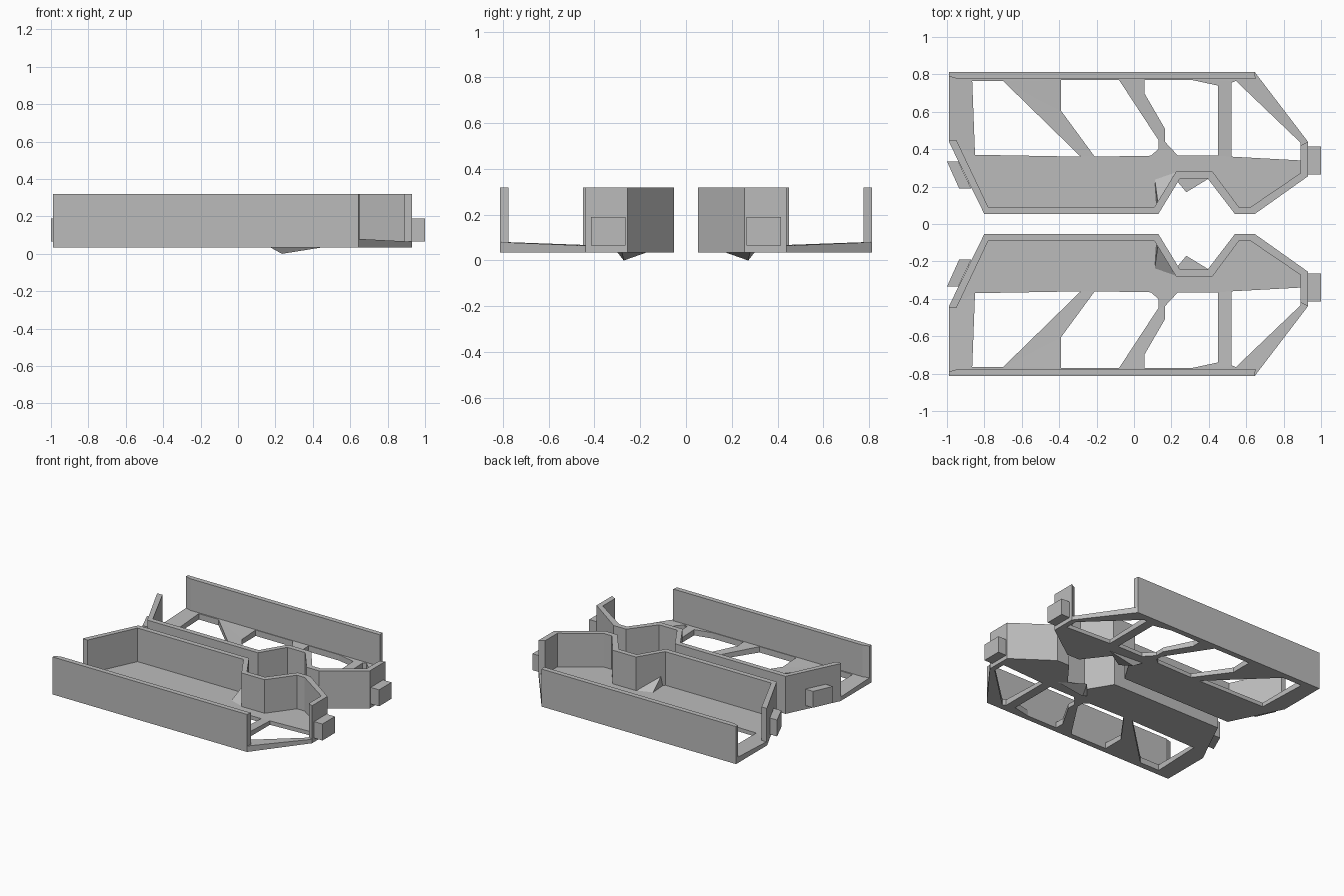
import bpy, bmesh

if "Cube" in bpy.data.objects:
    bpy.data.objects.remove(bpy.data.objects["Cube"])

grey = bpy.data.materials.new("plain grey")
grey.diffuse_color = (0.5, 0.5, 0.5, 1)
grey.use_nodes = True
grey.node_tree.nodes["Principled BSDF"].inputs["Base Color"].default_value = grey.diffuse_color


def finish(name, bm):
    """Store one side of a part and mirror it across the centre line."""
    bmesh.ops.recalc_face_normals(bm, faces=bm.faces)
    me = bpy.data.meshes.new(name)
    bm.to_mesh(me)
    bm.free()
    me.materials.append(grey)
    ob = bpy.data.objects.new(name, me)
    bpy.context.collection.objects.link(ob)
    mod = ob.modifiers.new("mirror", 'MIRROR')
    mod.use_axis = (False, True, False)
    mod.use_mirror_merge = False
    return ob


def plate(name, loops, z0, z1, rise=False):
    """Extrude an outline, with optional hole outlines, from z0 to z1."""
    bm = bmesh.new()
    for loop in loops:
        vs = [bm.verts.new((x, y, z0)) for x, y in loop]
        if len(loops) == 1:
            bm.faces.new(vs)
        else:
            for a, b in zip(vs, vs[1:] + vs[:1]):
                bm.edges.new((a, b))
    if len(loops) > 1:
        bmesh.ops.triangle_fill(bm, edges=bm.edges[:], use_beauty=True,
                                normal=(0, 0, 1))
    ext = bmesh.ops.extrude_face_region(bm, geom=bm.faces[:],
                                        use_keep_orig=True)
    for v in ext["geom"]:
        if isinstance(v, bmesh.types.BMVert):
            v.co.z = z1
            if rise:  # floor climbs slightly to the outer wall
                v.co.z += 0.015 * min(1, max(0, (v.co.y - 0.45) / 0.32))
    return finish(name, bm)


def wedge(name, pts):
    """Convex solid around a few points."""
    bm = bmesh.new()
    for p in pts:
        bm.verts.new(p)
    bmesh.ops.convex_hull(bm, input=bm.verts[:])
    return finish(name, bm)


# Inner wall path: outside face, then inside face
outside = [(-0.99, 0.44), (-0.80, 0.053), (0.13, 0.053), (0.245, 0.242),
           (0.395, 0.242), (0.54, 0.053), (0.645, 0.053), (0.93, 0.255),
           (0.93, 0.44)]
inside = [(0.89, 0.42), (0.89, 0.272), (0.625, 0.092), (0.56, 0.092),
          (0.42, 0.28), (0.225, 0.28), (0.11, 0.092), (-0.78, 0.092),
          (-0.95, 0.45), (-0.99, 0.45)]

# Open floor frame with four windows
frame = outside + [(0.645, 0.813), (-0.99, 0.813)]
holes = [
    [(-0.865, 0.765), (-0.70, 0.765), (-0.285, 0.36), (-0.85, 0.37)],
    [(-0.39, 0.77), (-0.08, 0.77), (0.13, 0.45), (0.13, 0.40),
     (0.09, 0.365), (-0.21, 0.36), (-0.39, 0.605)],
    [(0.055, 0.77), (0.31, 0.77), (0.45, 0.74), (0.45, 0.365),
     (0.235, 0.365), (0.165, 0.44), (0.165, 0.51), (0.055, 0.70)],
    [(0.52, 0.755), (0.545, 0.765), (0.89, 0.435), (0.89, 0.34),
     (0.52, 0.36)],
]
plate("floor_frame", [frame] + holes, 0.035, 0.065, rise=True)

# Walls
plate("inner_wall", [outside + inside], 0.065, 0.32)
plate("outer_wall", [[(-0.99, 0.813), (0.645, 0.813), (0.65, 0.775),
                      (-0.94, 0.775), (-0.99, 0.79)]], 0.075, 0.32)

# End tabs
plate("right_tab", [[(0.92, 0.265), (1.0, 0.265), (1.0, 0.415),
                     (0.92, 0.415)]], 0.065, 0.19)
plate("left_tab", [[(-1.0, 0.335), (-0.94, 0.335), (-0.87, 0.19),
                    (-0.935, 0.19)]], 0.065, 0.19)

# Gusset inside the waist corner and small fin beneath it
wedge("corner_gusset", [(0.11, 0.245, 0.06), (0.12, 0.10, 0.06),
                        (0.225, 0.285, 0.06), (0.13, 0.10, 0.15)])
wedge("under_fin", [(0.17, 0.30, 0.036), (0.46, 0.28, 0.036),
                    (0.28, 0.17, 0.036), (0.235, 0.272, 0.0)])
